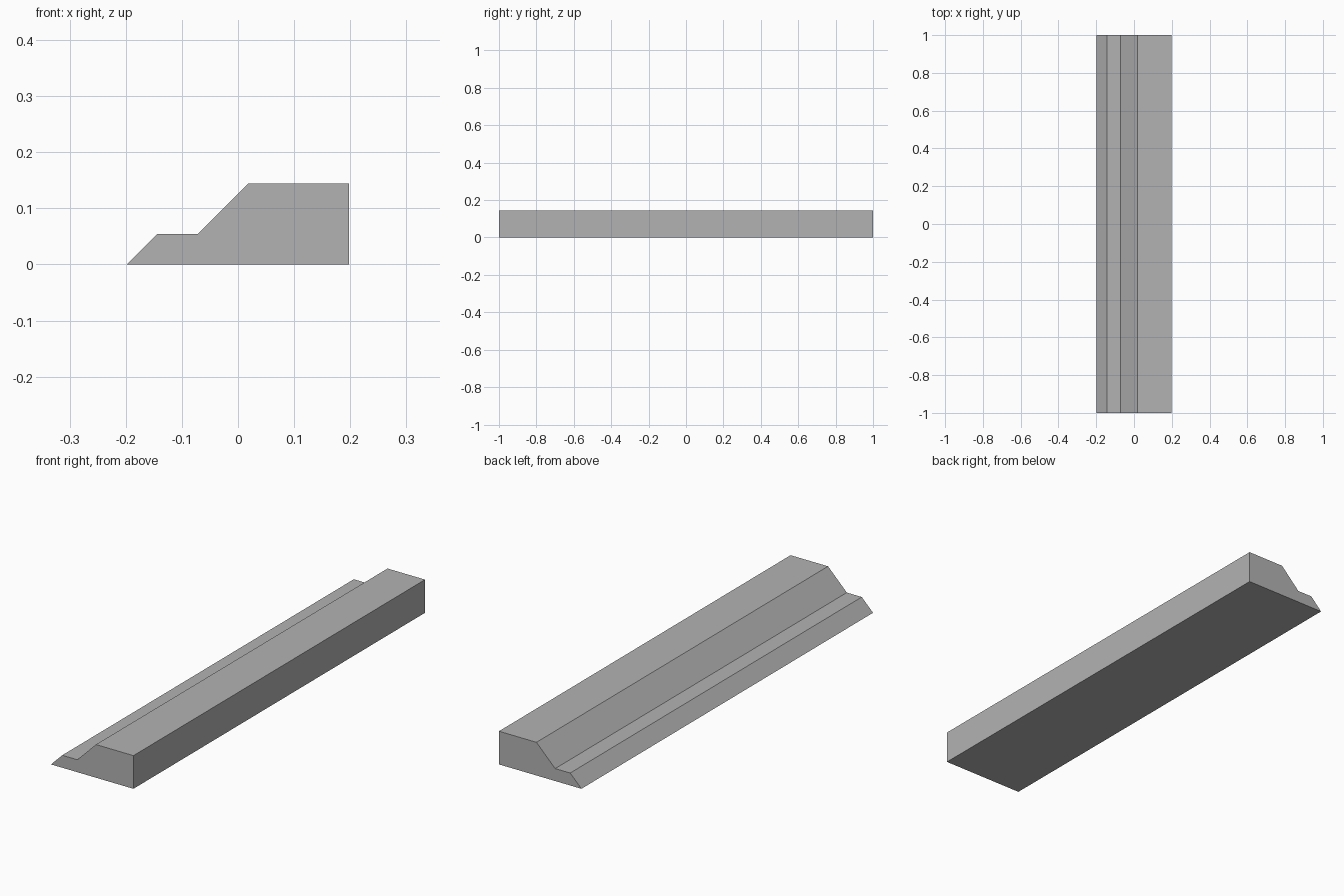
import bpy
import bmesh

if "Cube" in bpy.data.objects:
    bpy.data.objects.remove(bpy.data.objects["Cube"])

# Cross-section in x and z, on a regular module
U = 0.018
PROFILE = [(-11, 0), (11, 0), (11, 8), (1, 8), (-4, 3), (-8, 3)]
LENGTH = 2.0

grey = bpy.data.materials.new("plain grey")
grey.diffuse_color = (0.45, 0.45, 0.45, 1)
grey.use_nodes = True
grey.node_tree.nodes["Principled BSDF"].inputs["Base Color"].default_value = grey.diffuse_color

# Stepped bar: profile face extruded along its length
bm = bmesh.new()
face = bm.faces.new([bm.verts.new((x * U, -LENGTH / 2, z * U)) for x, z in PROFILE])
ext = bmesh.ops.extrude_face_region(bm, geom=[face])
verts = [v for v in ext["geom"] if isinstance(v, bmesh.types.BMVert)]
bmesh.ops.translate(bm, verts=verts, vec=(0, LENGTH, 0))
bmesh.ops.recalc_face_normals(bm, faces=bm.faces)

mesh = bpy.data.meshes.new("stepped_bar")
bm.to_mesh(mesh)
bm.free()
mesh.materials.append(grey)
bar = bpy.data.objects.new("stepped_bar", mesh)
bpy.context.collection.objects.link(bar)
